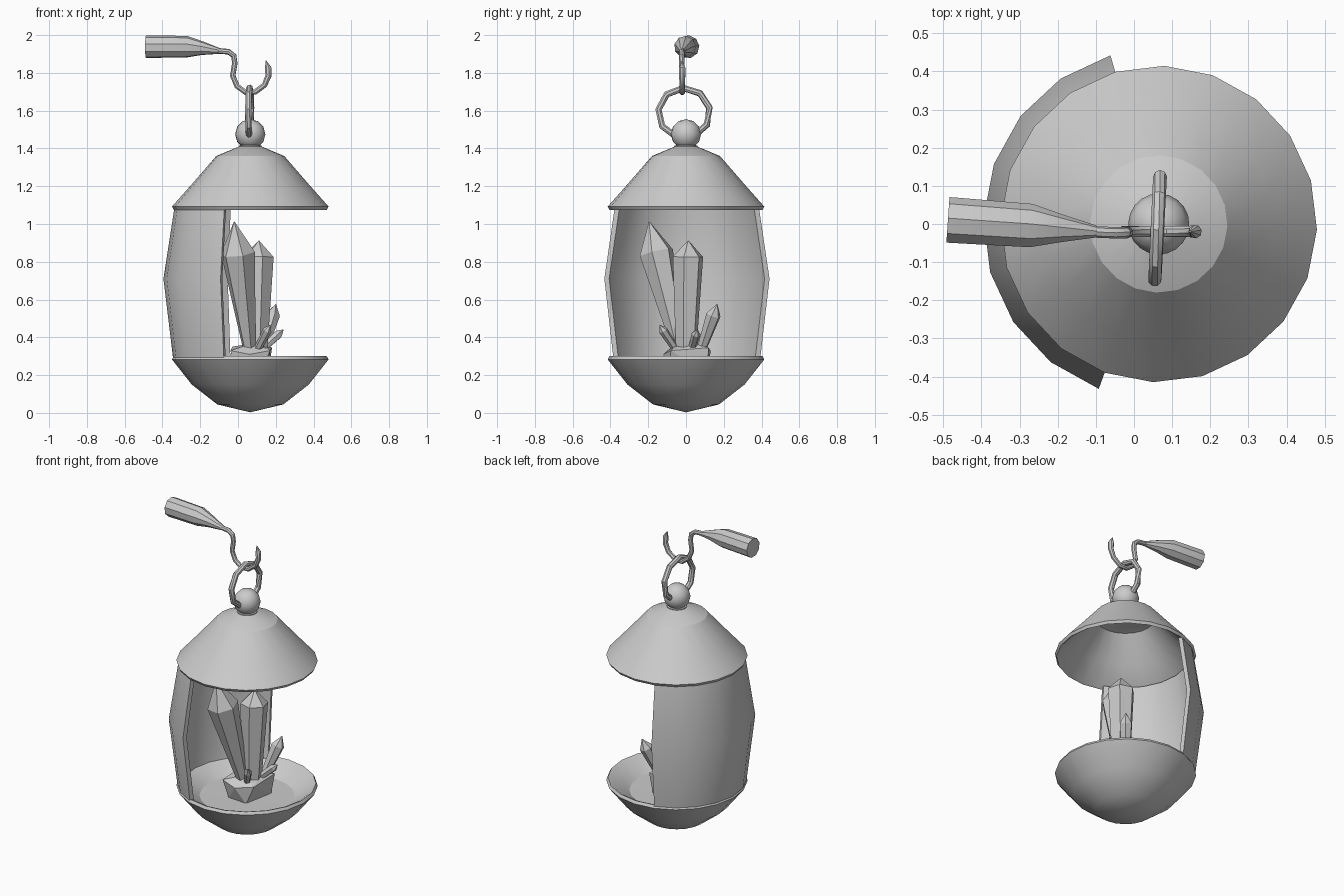
import bpy, bmesh, math
from mathutils import Vector

if "Cube" in bpy.data.objects:
    bpy.data.objects.remove(bpy.data.objects["Cube"])

CX = 0.065          # lantern axis
N = 20              # sides of the turned parts
OFF = math.radians(-2)


def finish(name, bm, smooth=None):
    bmesh.ops.remove_doubles(bm, verts=bm.verts, dist=1e-5)
    bmesh.ops.recalc_face_normals(bm, faces=bm.faces)
    me = bpy.data.meshes.new(name)
    bm.to_mesh(me)
    bm.free()
    ob = bpy.data.objects.new(name, me)
    bpy.context.collection.objects.link(ob)
    if smooth:
        bpy.ops.object.select_all(action='DESELECT')
        ob.select_set(True)
        bpy.context.view_layer.objects.active = ob
        bpy.ops.object.shade_smooth_by_angle(angle=math.radians(smooth))
    return ob


def turned(name, profile, first=0, last=N, closed=False, smooth=25):
    """Revolve an (r, z) profile; a partial turn gets end caps."""
    bm = bmesh.new()
    rings = []
    for i in range(first, last + 1):
        a = OFF + 2 * math.pi * i / N
        rings.append([bm.verts.new((CX + r * math.cos(a), r * math.sin(a), z)) for r, z in profile])
    m = len(profile)
    for a, b in zip(rings, rings[1:]):
        for j in range(m if closed else m - 1):
            k = (j + 1) % m
            bm.faces.new((a[j], b[j], b[k], a[k]))
    if last - first < N:
        bm.faces.new(rings[0])
        bm.faces.new(rings[-1])
    return finish(name, bm, smooth)


def tube(name, path, radii, sides=8, loop=False, smooth=None):
    """Sweep a polygon of varying radius along a path."""
    bm = bmesh.new()
    p = [Vector(q) for q in path]
    n = len(p)
    rings, ref = [], None
    for i in range(n):
        if loop:
            t = p[(i + 1) % n] - p[i - 1]
        else:
            t = p[min(i + 1, n - 1)] - p[max(i - 1, 0)]
        t.normalize()
        if ref is None:
            ref = t.orthogonal()
        ref = (ref - t * ref.dot(t)).normalized()
        w = t.cross(ref)
        rings.append([bm.verts.new(p[i] + radii[i] * (ref * math.cos(a) + w * math.sin(a)))
                      for a in (2 * math.pi * k / sides for k in range(sides))])
    pairs = list(zip(rings, rings[1:])) + ([(rings[-1], rings[0])] if loop else [])
    for a, b in pairs:
        for k in range(sides):
            j = (k + 1) % sides
            bm.faces.new((a[k], a[j], b[j], b[k]))
    if not loop:
        bm.faces.new(rings[0])
        bm.faces.new(rings[-1])
    return finish(name, bm, smooth)


def crystal(name, base, tip, r0, r1, shoulder=0.77):
    b, t = Vector(base), Vector(tip)
    tube(name, [b, b.lerp(t, shoulder), t], [r0, r1, 0.002], 6)


# Domed roof shell
turned("roof", [(0, 1.42), (0.06, 1.41), (0.18, 1.36), (0.31, 1.21), (0.415, 1.092), (0.405, 1.075),
                (0.39, 1.085), (0.29, 1.19), (0.17, 1.335), (0, 1.37)])
# Bowl with a recessed floor
turned("bowl", [(0, 0.003), (0.175, 0.045), (0.31, 0.15), (0.415, 0.283), (0.405, 0.30),
                (0.39, 0.295), (0.28, 0.22), (0, 0.215)])
# Curved back wall, open towards +x
turned("back_wall", [(0.408, 0.28), (0.46, 0.71), (0.402, 1.085), (0.375, 1.085), (0.433, 0.71), (0.38, 0.28)],
       6, 14, True)
# Collar and ball on top
turned("roof_collar", [(0, 1.40), (0.06, 1.40), (0.06, 1.415), (0.045, 1.42), (0, 1.42)])
turned("top_ball", [(0.08 * math.sin(a), 1.475 - 0.08 * math.cos(a))
                    for a in (math.pi * k / 6 for k in range(7))], smooth=40)

# Hanging ring, nine straight links
ring = []
for k in range(9):
    a = 2 * math.pi * k / 9 + math.radians(12)
    y = -0.01 + 0.137 * math.cos(a)
    ring.append((0.062 + 0.05 * y, y, 1.588 + 0.132 * math.sin(a)))
tube("hanging_ring", ring, [0.018] * 9, 8, True, 35)

# Hook with pointed tip
hook = [(-0.12, -0.02, 1.918), (-0.05, -0.023, 1.912), (-0.022, -0.023, 1.89), (-0.017, -0.022, 1.85),
        (-0.028, -0.02, 1.785), (-0.005, -0.02, 1.73), (0.04, -0.02, 1.697), (0.09, -0.02, 1.698),
        (0.14, -0.02, 1.735), (0.161, -0.02, 1.785), (0.16, -0.02, 1.825), (0.148, -0.02, 1.865)]
tube("hook", hook, [0.015] * 9 + [0.017, 0.018, 0.002], 8, smooth=35)

# Tapered grip
tube("handle", [(-0.488, 0.01, 1.938), (-0.27, -0.005, 1.938), (-0.19, -0.012, 1.93), (-0.10, -0.02, 1.916)],
     [0.061, 0.058, 0.037, 0.016], 9, smooth=20)

# Rock base: hull of a bottom and a top outline
bm = bmesh.new()
for q in [(-0.01, -0.08, 0.21), (0.12, -0.09, 0.21), (0.16, 0.11, 0.21), (0.02, 0.12, 0.21),
          (-0.04, -0.10, 0.33), (0.06, -0.12, 0.31), (0.17, -0.08, 0.33), (0.18, 0.12, 0.345),
          (0.02, 0.13, 0.33), (-0.03, 0.05, 0.35), (0.08, -0.04, 0.37), (0.14, 0.05, 0.365)]:
    bm.verts.new(q)
bmesh.ops.convex_hull(bm, input=bm.verts)
bmesh.ops.delete(bm, geom=[v for v in bm.verts if not v.link_faces], context='VERTS')
finish("rock_base", bm)

# Crystal cluster
crystal("crystal_tall", (0.065, -0.03, 0.30), (-0.02, -0.195, 1.012), 0.03, 0.093)
crystal("crystal_middle", (0.10, 0.00, 0.30), (0.11, 0.012, 0.912), 0.055, 0.083, 0.86)
crystal("crystal_small", (0.13, 0.08, 0.33), (0.20, 0.165, 0.575), 0.025, 0.04)
for i, (b, t) in enumerate([((0.12, 0.03, 0.33), (0.24, 0.06, 0.44)),
                            ((0.10, -0.05, 0.33), (0.17, -0.14, 0.465))]):
    crystal(f"crystal_shard_{i + 1}", b, t, 0.02, 0.024, 0.8)
